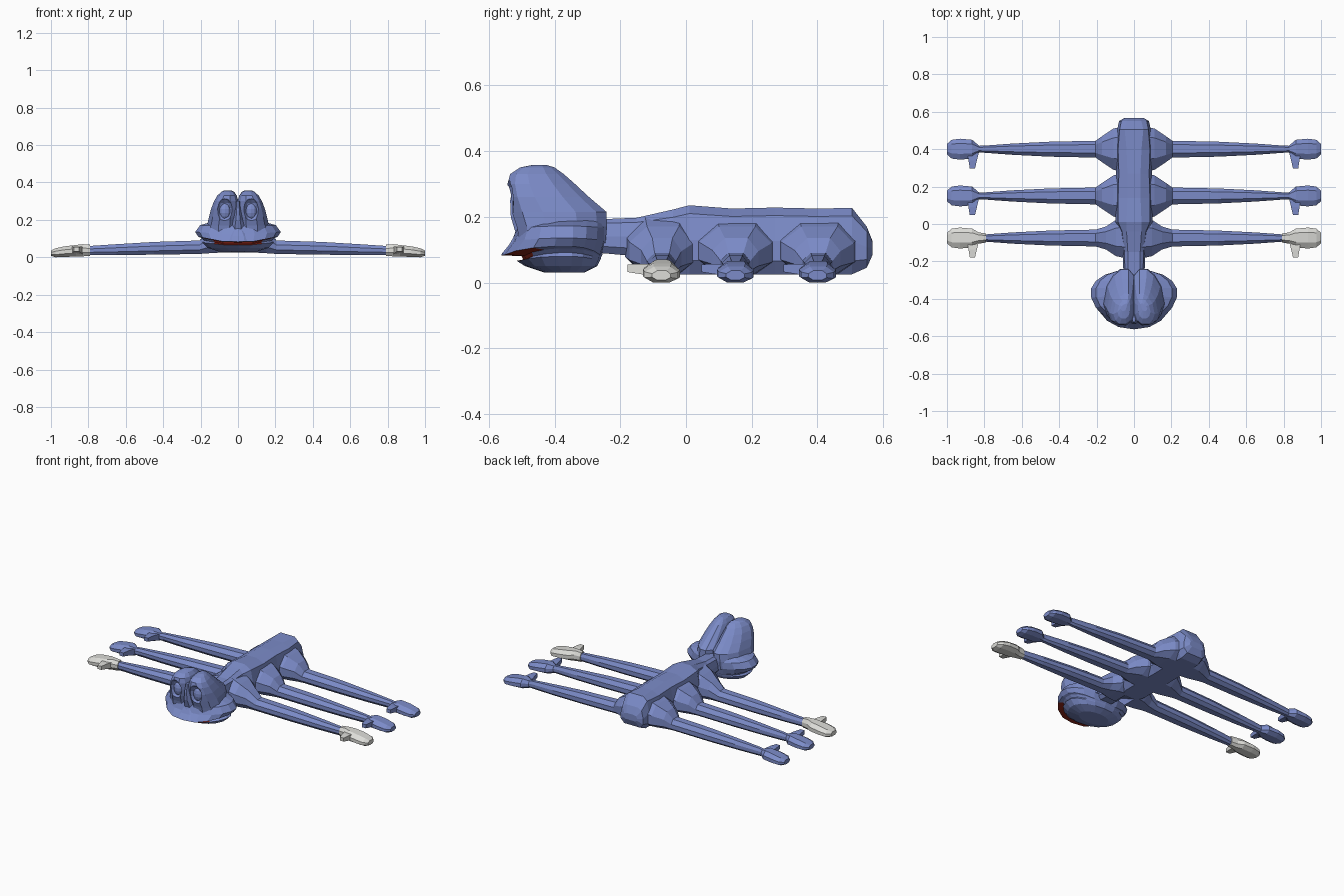
import bpy, bmesh, math
from mathutils import Vector

if "Cube" in bpy.data.objects:
    bpy.data.objects.remove(bpy.data.objects["Cube"])


def material(name, rgb):
    m = bpy.data.materials.new(name)
    m.diffuse_color = (*rgb, 1)
    m.use_nodes = True
    m.node_tree.nodes["Principled BSDF"].inputs["Base Color"].default_value = m.diffuse_color
    return m


BLUE = material("blue skin", (0.20, 0.26, 0.58))
WHITE = material("white glove", (0.72, 0.72, 0.69))
RED = material("dark red mouth", (0.28, 0.02, 0.01))


def loft(name, rings, mats, rule=None):
    """Skin a list of equal-length rings, cap both ends, flat shaded."""
    bm = bmesh.new()
    vs = [[bm.verts.new(p) for p in r] for r in rings]
    n = len(rings[0])
    for k, (a, b) in enumerate(zip(vs, vs[1:])):
        for i in range(n):
            j = (i + 1) % n
            f = bm.faces.new((a[i], a[j], b[j], b[i]))
            if rule:
                f.material_index = rule(k, f.calc_center_median())
    bm.faces.new(vs[0])
    bm.faces.new(vs[-1])
    bmesh.ops.recalc_face_normals(bm, faces=bm.faces)
    me = bpy.data.meshes.new(name)
    bm.to_mesh(me)
    bm.free()
    for m in mats:
        me.materials.append(m)
    ob = bpy.data.objects.new(name, me)
    bpy.context.collection.objects.link(ob)
    return ob


def ball(name, loc, scale, mat):
    bpy.ops.mesh.primitive_uv_sphere_add(segments=10, ring_count=7, location=loc)
    ob = bpy.context.object
    ob.name = name
    ob.scale = scale
    ob.data.materials.append(mat)
    return ob


# body: y, top z, bottom z, half width of back strip, half width of flank
rings = []
for y, t, b, wt, w in [(-0.32, .19, .095, .03, .055), (-0.15, .197, .08, .033, .06),
                       (-0.04, .222, .025, .04, .075), (0.01, .235, .025, .04, .10),
                       (0.14, .225, .025, .035, .10), (0.27, .228, .025, .035, .095),
                       (0.40, .225, .025, .04, .10), (0.505, .227, .025, .05, .09),
                       (0.55, .17, .045, .04, .08), (0.568, .125, .085, .025, .05)]:
    h = t - b
    half = [(wt, t), (w * .85, t - .12 * h), (w, t - .5 * h), (w, b + .2 * h), (w * .7, b)]
    rings.append([(x, y, z) for x, z in half] + [(-x, y, z) for x, z in reversed(half)])
loft("body", rings, [BLUE])


# limbs: section across x -> half depth, bottom, top
def oct_ring(x, yc, hy, lo, hi, shift=0):
    c, hz = (lo + hi) / 2, (hi - lo) / 2
    return [(x, yc + hy * py, c + hz * pz + shift * py) for py, pz in
            [(1, .3), (.55, 1), (-.45, 1), (-1, .35), (-1, -.4), (-.5, -1), (.5, -1), (1, -.5)]]


ARM = [(.04, .125, .025, .20), (.11, .11, .025, .17), (.17, .07, .022, .135),
       (.205, .045, .018, .09), (.45, .04, .014, .082), (.65, .03, .012, .07),
       (.80, .019, .012, .06), (.84, .018, .014, .055)]
HAND = [(.79, .024, .008, .067), (.83, .03, .005, .07), (.865, .05, .004, .066),
        (.93, .056, .002, .058), (.975, .05, 0, .048), (1.0, .028, .008, .036)]
for label, yc, glove, k in [("front", -.075, WHITE, .88), ("middle", .15, BLUE, 1), ("rear", .40, BLUE, 1)]:
    for side, s in [("right", 1), ("left", -1)]:
        arm = [oct_ring(s * (x * k if x < .2 else x), yc, hy * (k if x < .2 else 1), lo, hi)
               for x, hy, lo, hi in ARM]
        loft(f"{label}_{side}_arm", arm, [BLUE])
        # the gloved hand starts at the wrist cuff, plain hands start narrower
        hand = HAND if glove is WHITE else [(.83, .02, .01, .056)] + HAND[2:]
        loft(f"{label}_{side}_hand", [oct_ring(s * x, yc, *r) for x, *r in hand], [glove])
        thumb = []
        for dy, x0, x1, lo, hi in [(-.02, .83, .89, .015, .055), (-.06, .84, .885, .025, .057),
                                   (-.103, .85, .878, .032, .055)]:
            thumb.append([(s * x0, yc + dy, lo), (s * x1, yc + dy, lo),
                          (s * x1, yc + dy, hi), (s * x0, yc + dy, hi)])
        loft(f"{label}_{side}_thumb", thumb, [glove])

# jaw and wide cheeks: z, half width, front y, back y (horizontal slices)
N = 18


def slice_ring(z, w, yf, yb, point=0.0):
    ymid = -0.365
    ring = []
    for i in range(N):
        a = 2 * math.pi * (i + .0) / N - math.pi / 2
        c, s = math.cos(a), math.sin(a)
        x = w * math.copysign(abs(c) ** .9, c) if abs(c) > 1e-6 else 0
        y = ymid + (s * (yb - ymid) if s > 0 else -s * (yf - ymid))
        ring.append((x, y, z + point * max(0, abs(c) - .3)))
    return ring


jaw = [slice_ring(.03, .10, -.43, -.31), slice_ring(.05, .165, -.49, -.27),
       slice_ring(.066, .195, -.515, -.262, .02), slice_ring(.07, .185, -.495, -.26, .03),
       slice_ring(.08, .20, -.50, -.257, .035), slice_ring(.083, .215, -.563, -.255, .04),
       slice_ring(.125, .232, -.53, -.243, .015), slice_ring(.165, .205, -.515, -.24, .01),
       slice_ring(.19, .14, -.49, -.24)]
loft("jaw", jaw, [BLUE, RED],
     lambda k, c: 1 if k in (2, 3, 4) and c.y < -.455 else 0)

# twin skull lobes with carved eye sockets: z, inner x, outer x, front y, back y
LOBE = [(.12, -.02, .17, -.505, -.245), (.17, -.02, .168, -.515, -.24), (.215, -.02, .158, -.53, -.242),
        (.26, -.012, .146, -.54, -.295), (.30, -.004, .13, -.543, -.338), (.33, .006, .112, -.535, -.372),
        (.35, .022, .09, -.505, -.40), (.358, .042, .072, -.465, -.425)]
for side, s in [("right", 1), ("left", -1)]:
    rings = []
    for z, x0, x1, yf, yb in LOBE:
        ring = []
        for i in range(12):
            a = 2 * math.pi * (i + .5) / 12
            c, t = math.cos(a), math.sin(a)
            u = math.copysign(abs(t) ** .8, t)
            x = (x0 + x1) / 2 + (x1 - x0) / 2 * math.copysign(abs(c) ** .85, c)
            x *= 1 - .3 * max(0, u)
            ring.append((s * x, (yf + yb) / 2 + (yb - yf) / 2 * u / .973, z))
        rings.append(ring)
    lobe = loft(f"{side}_skull_lobe", rings, [BLUE])
    cutter = ball("socket_cutter", (s * .072, -.548, .25), (.046, .045, .066), BLUE)
    cutter.hide_render = True
    mod = lobe.modifiers.new("socket", 'BOOLEAN')
    mod.operation, mod.object, mod.solver = 'DIFFERENCE', cutter, 'EXACT'
    bpy.context.view_layer.objects.active = lobe
    bpy.ops.object.modifier_apply(modifier=mod.name)
    bpy.data.objects.remove(cutter, do_unlink=True)
    # eyeball resting in the socket
    ball(f"{side}_eye", (s * .07, -.502, .247), (.034, .025, .045), BLUE)

# nose ridge flaring into the upper lip: z, half width, front y
nose = [[(-w, -.44, z), (-w, yf + .025, z), (-w * .4, yf, z), (w * .4, yf, z), (w, yf + .025, z), (w, -.44, z)]
        for z, w, yf in [(.30, .012, -.525), (.25, .018, -.535), (.20, .028, -.533),
                         (.15, .045, -.518), (.115, .075, -.538), (.088, .085, -.56)]]
loft("nose", nose, [BLUE])
